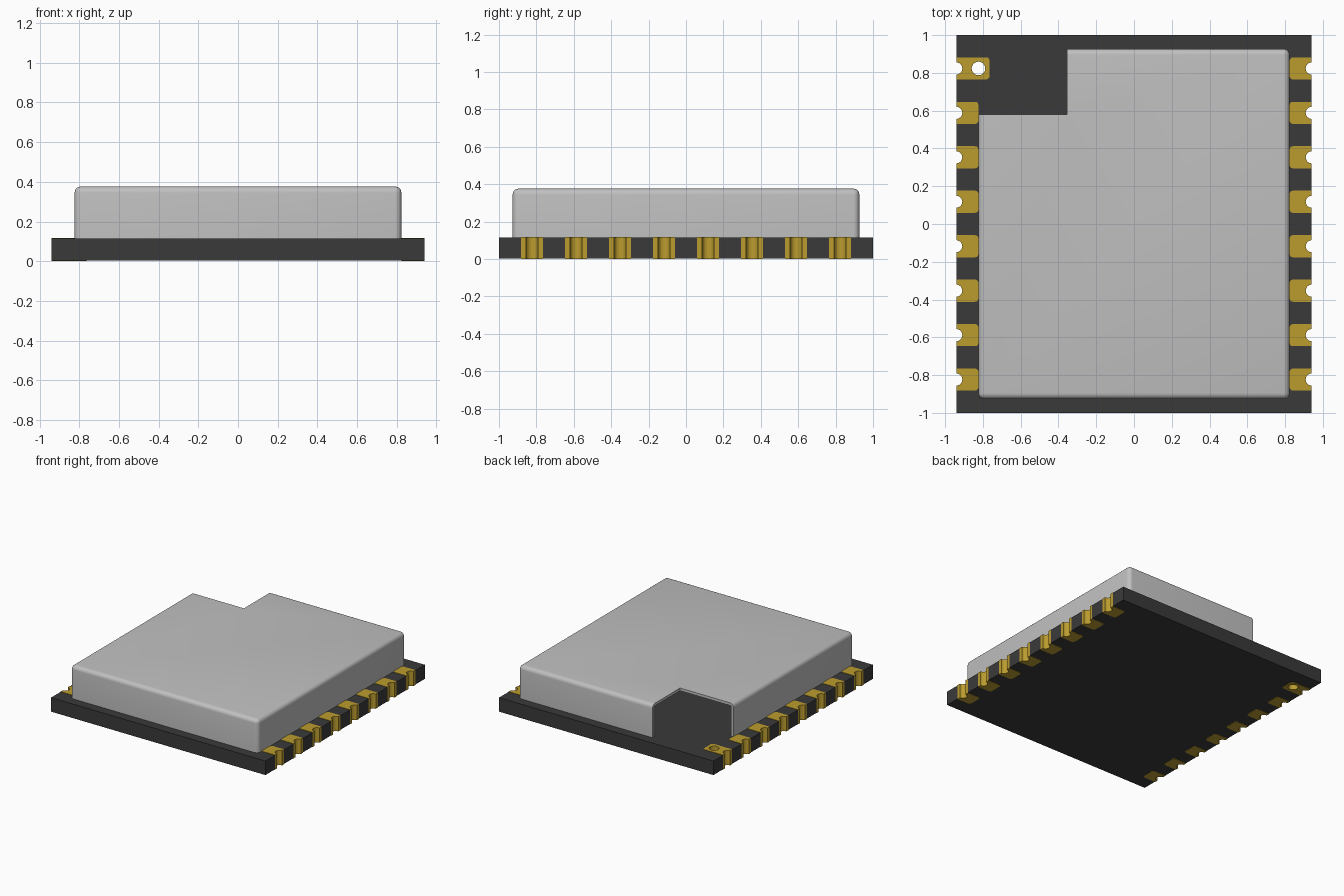
import bpy, bmesh, math

cube = bpy.data.objects.get("Cube")
if cube:
    bpy.data.objects.remove(cube, do_unlink=True)

HX, HY, H = 0.941, 1.0, 0.1176      # board half sizes and height
PLATE = 0.003                       # pad plating thickness
PAD_W, PAD_L = 0.1176, 0.1176       # pad width and length
R = 0.032                           # edge groove radius
PAD_YS = [-0.8235 + i * 0.2353 for i in range(8)]
HOLE = (-0.8235, PAD_YS[-1], 0.036)  # x, y, radius


def material(name, rgb, rough=0.5):
    m = bpy.data.materials.new(name)
    m.use_nodes = True
    m.diffuse_color = (*rgb, 1)
    b = m.node_tree.nodes["Principled BSDF"]
    b.inputs["Base Color"].default_value = (*rgb, 1)
    b.inputs["Roughness"].default_value = rough
    return m


BOARD = material("board black", (0.042, 0.042, 0.042))
GOLD = material("contact gold", (0.50, 0.335, 0.028))
METAL = material("shield grey", (0.53, 0.53, 0.53))


def arc(cx, cy, r, a0, a1, n):
    return [(cx + r * math.cos(math.radians(a0 + (a1 - a0) * i / n)),
             cy + r * math.sin(math.radians(a0 + (a1 - a0) * i / n))) for i in range(n + 1)]


def add_object(name, bm, mats):
    me = bpy.data.meshes.new(name)
    bm.to_mesh(me)
    bm.free()
    for m in mats:
        me.materials.append(m)
    ob = bpy.data.objects.new(name, me)
    bpy.context.collection.objects.link(ob)
    return ob


def slab(name, loops, z0, z1, mats, rule=None):
    """Extrude an outline, with optional hole loops, from z0 to z1."""
    bm = bmesh.new()
    for loop in loops:
        vs = [bm.verts.new((x, y, z0)) for x, y in loop]
        for a, b in zip(vs, vs[1:] + vs[:1]):
            bm.edges.new((a, b))
    bmesh.ops.triangle_fill(bm, edges=bm.edges[:], use_beauty=True, normal=(0, 0, 1))
    ext = bmesh.ops.extrude_face_region(bm, geom=bm.faces[:], use_keep_orig=True)
    for v in ext["geom"]:
        if isinstance(v, bmesh.types.BMVert):
            v.co.z = z1
    bmesh.ops.recalc_face_normals(bm, faces=bm.faces[:])
    if rule:
        for f in bm.faces:
            f.material_index = rule(f)
    return add_object(name, bm, mats)


def box(bm, lo, hi):
    verts = bmesh.ops.create_cube(bm, size=1)["verts"]
    for v in verts:
        v.co = [(l + h) / 2 + c * (h - l) for c, l, h in zip(v.co, lo, hi)]


# Circuit board: grooved edges and one plated hole
right_edge = [(HX, -HY)]
for y in PAD_YS:
    right_edge += [(HX, y - PAD_W / 2)] + arc(HX, y, R, 270, 90, 12) + [(HX, y + PAD_W / 2)]
right_edge.append((HX, HY))
outline = right_edge + [(-x, y) for x, y in reversed(right_edge)]
hole = arc(*HOLE, 0, 345, 23)


def plated(f):
    c = f.calc_center_median()
    if abs(f.normal.z) > 0.5:
        return 0
    in_hole = math.hypot(c.x - HOLE[0], c.y - HOLE[1]) < HOLE[2] * 1.1
    on_pad = abs(c.x) > HX - R - 0.01 and min(abs(c.y - y) for y in PAD_YS) < PAD_W / 2
    return int(in_hole or (on_pad and abs(c.y) < 0.95))


slab("circuit_board", [outline, hole], PLATE, H - PLATE, [BOARD, GOLD], plated)

# Contact pads on the top and underside of both long edges
for side, label in ((1, "left"), (-1, "right")):
    for i, y in enumerate(PAD_YS):
        holed = side < 0 and i == len(PAD_YS) - 1
        inner = HX - PAD_L * (1.5 if holed else 1)
        c = 0.018
        pts = [(HX, y - PAD_W / 2)] + arc(HX, y, R, 270, 90, 12) + [(HX, y + PAD_W / 2)]
        pts += arc(inner + c, y + PAD_W / 2 - c, c, 90, 180, 3)
        pts += arc(inner + c, y - PAD_W / 2 + c, c, 180, 270, 3)
        loops = [[(side * px, py) for px, py in pts]] + ([hole] if holed else [])
        slab(f"{label}_top_pad_{i + 1}", loops, H - PLATE, H, [GOLD])
        slab(f"{label}_bottom_pad_{i + 1}", loops, 0, PLATE, [GOLD])

# Metal shield: hollow rounded lid, open below
bm = bmesh.new()
box(bm, (-0.8235, -0.927, H - PLATE), (0.8235, 0.927, 0.3765))
bmesh.ops.delete(bm, geom=[f for f in bm.faces if f.normal.z < -0.5], context="FACES_ONLY")
edges = [e for e in bm.edges if len(e.link_faces) == 2]
bmesh.ops.bevel(bm, geom=edges, offset=0.032, segments=5, profile=0.5, affect="EDGES")
shield = add_object("shield_can", bm, [METAL])

# Corner opening cut through the shield
bm = bmesh.new()
box(bm, (-1.2, 0.58, 0.0), (-0.354, 1.2, 0.6))
cutter = add_object("shield_cutter", bm, [METAL])
cutter.hide_render = True

wall = shield.modifiers.new("wall", "SOLIDIFY")
wall.thickness = 0.022
wall.offset = -1
cut = shield.modifiers.new("opening", "BOOLEAN")
cut.operation = "DIFFERENCE"
cut.solver = "EXACT"
cut.object = cutter

bpy.ops.object.select_all(action="DESELECT")
shield.select_set(True)
bpy.context.view_layer.objects.active = shield
for name in ("wall", "opening"):
    bpy.ops.object.modifier_apply(modifier=name)
bpy.ops.object.shade_smooth_by_angle(angle=math.radians(35))
bpy.data.objects.remove(cutter, do_unlink=True)
